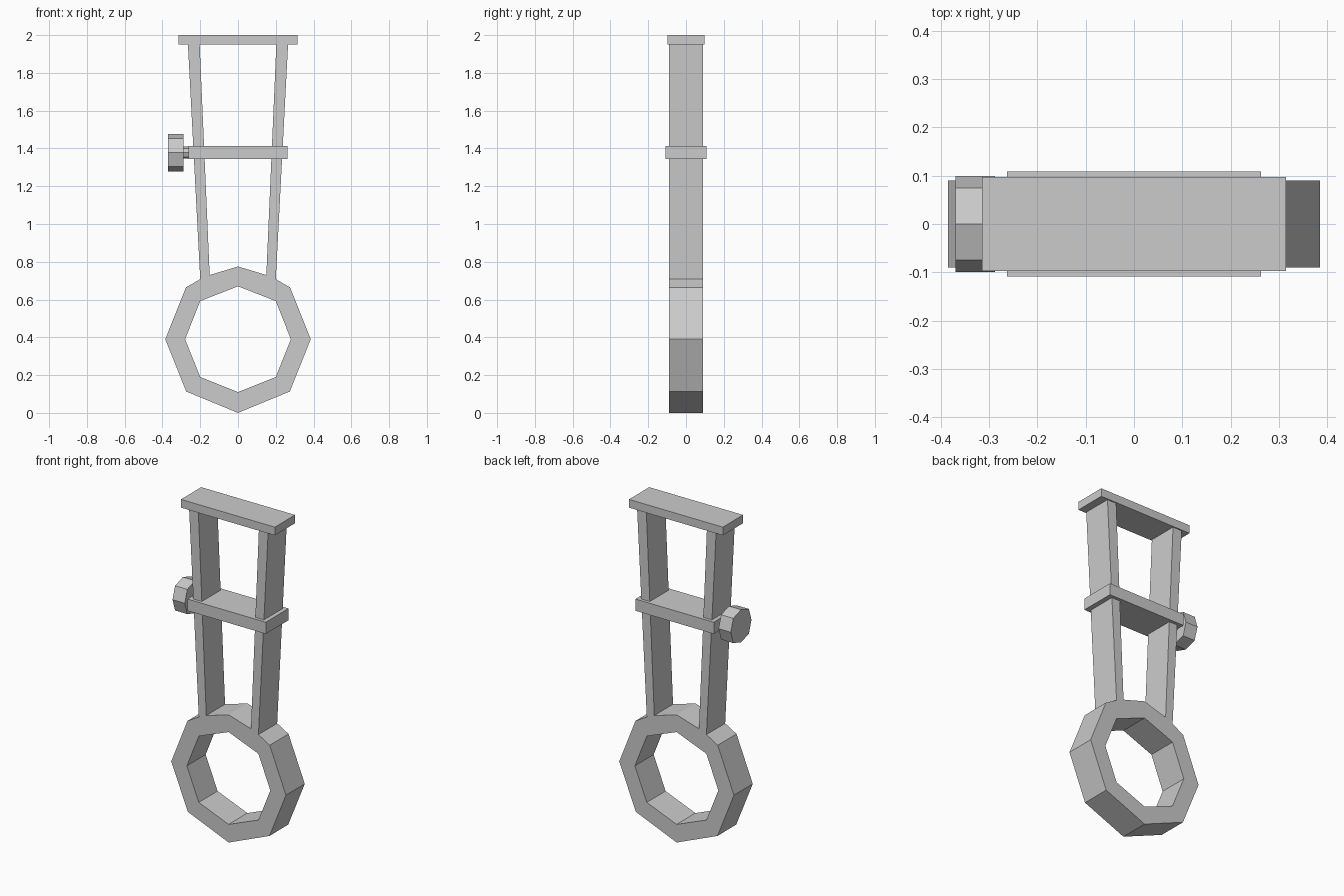
import bpy, bmesh
from math import sin, cos, tau

cube = bpy.data.objects.get("Cube")
if cube:
    bpy.data.objects.remove(cube, do_unlink=True)

grey = bpy.data.materials.new("light grey")
grey.use_nodes = True
grey.diffuse_color = (0.6, 0.6, 0.6, 1)
grey.node_tree.nodes["Principled BSDF"].inputs["Base Color"].default_value = (0.6, 0.6, 0.6, 1)


def finish(name, bm):
    bmesh.ops.recalc_face_normals(bm, faces=bm.faces)
    mesh = bpy.data.meshes.new(name)
    bm.to_mesh(mesh)
    bm.free()
    mesh.materials.append(grey)
    obj = bpy.data.objects.new(name, mesh)
    bpy.context.collection.objects.link(obj)
    return obj


def box(name, half_x, half_y, z0, z1):
    bm = bmesh.new()
    bmesh.ops.create_cube(bm, size=1)
    for v in bm.verts:
        v.co.x *= 2 * half_x
        v.co.y *= 2 * half_y
        v.co.z = z0 if v.co.z < 0 else z1
    return finish(name, bm)


def octagon_rod(name, x0, x1, z, radius, bulge=1.0):
    """Eight-sided rod along x, its diagonal corners scaled by bulge."""
    bm = bmesh.new()
    ring = []
    for i in range(8):
        r = radius * (bulge if i % 2 else 1)
        ring.append(bm.verts.new((x0, r * cos(tau * i / 8), z + r * sin(tau * i / 8))))
    face = bm.faces.new(ring)
    out = bmesh.ops.extrude_face_region(bm, geom=[face])
    for v in out["geom"]:
        if isinstance(v, bmesh.types.BMVert):
            v.co.x = x1
    return finish(name, bm)


# Fork frame: octagonal ring and two arms, one half profile mirrored across x
DEPTH = 0.09
outer = [(0, 0), (0.274, 0.113), (0.385, 0.39), (0.276, 0.664)]
inner = [(0, 0.11), (0.2, 0.19), (0.28, 0.39), (0.2, 0.592)]
shoulder, crotch, crown, inner_top = (0.2, 0.708), (0.15, 0.73), (0, 0.775), (0, 0.67)
panels = [[outer[i], outer[i + 1], inner[i + 1], inner[i]] for i in range(3)]
panels.append([outer[3], shoulder, crotch, crown, inner_top, inner[3]])
panels.append([shoulder, (0.265, 1.95), (0.203, 1.95), crotch])

bm = bmesh.new()
for side in (1, -1):
    for panel in panels:
        bm.faces.new([bm.verts.new((side * x, -DEPTH, z)) for x, z in panel])
bmesh.ops.remove_doubles(bm, verts=bm.verts, dist=0.0005)
bmesh.ops.recalc_face_normals(bm, faces=bm.faces)
out = bmesh.ops.extrude_face_region(bm, geom=bm.faces[:], use_keep_orig=True)
for v in out["geom"]:
    if isinstance(v, bmesh.types.BMVert):
        v.co.y = DEPTH
finish("fork_frame", bm)

# Cross plates
box("top_plate", 0.315, 0.097, 1.95, 2.0)
box("middle_clamp", 0.263, 0.109, 1.343, 1.414)

# Clamp screw on the model's right
octagon_rod("screw_stem", -0.295, -0.255, 1.378, 0.032)
octagon_rod("screw_knob", -0.37, -0.288, 1.378, 0.099, 1.07)
